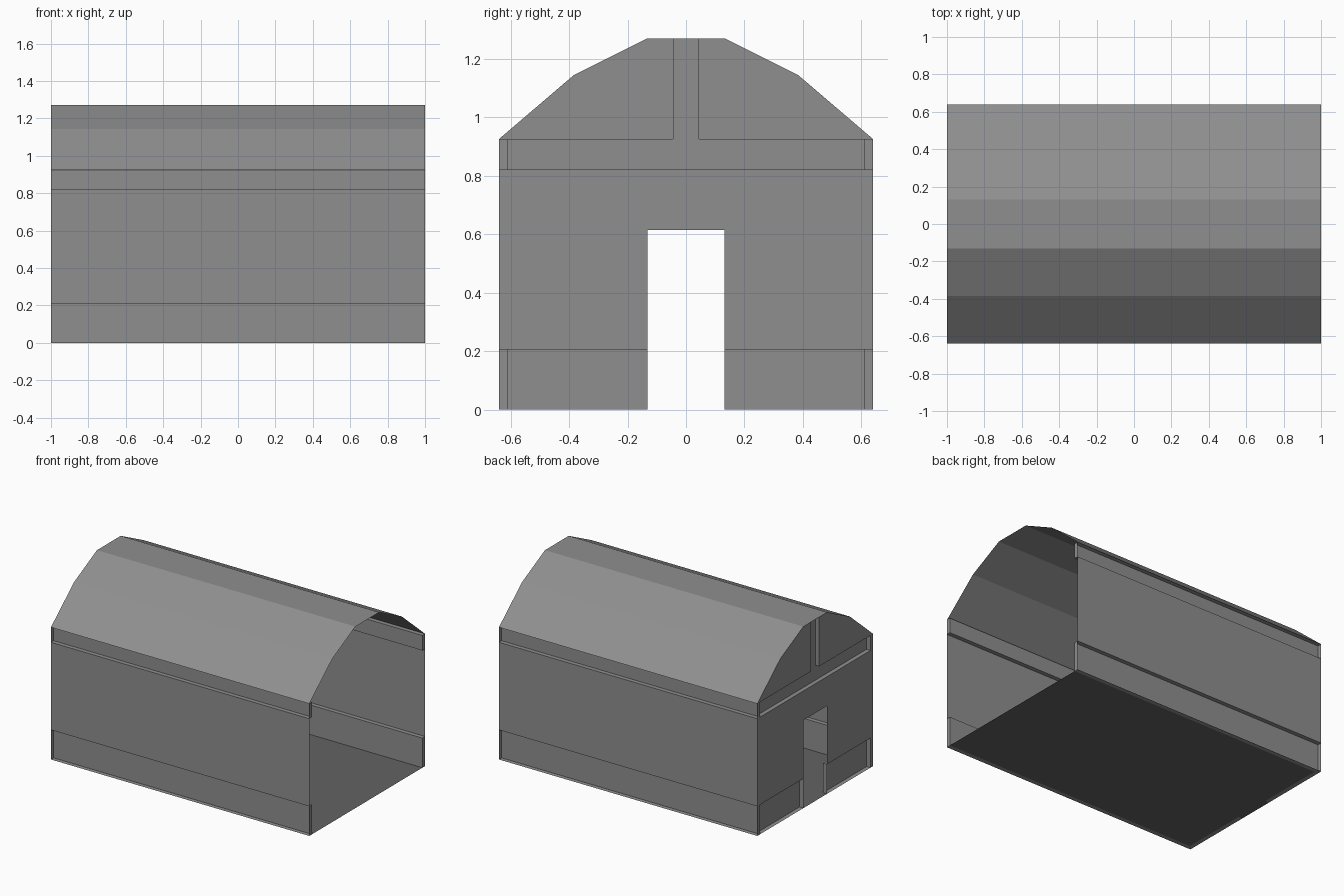
import bpy, bmesh

if "Cube" in bpy.data.objects:
    bpy.data.objects.remove(bpy.data.objects["Cube"])


def material(name, v):
    m = bpy.data.materials.new(name)
    m.diffuse_color = (v, v, v, 1)
    m.use_nodes = True
    m.node_tree.nodes["Principled BSDF"].inputs["Base Color"].default_value = m.diffuse_color
    return m


grey = material("plain grey", 0.275)
dark = material("dark floor grey", 0.125)

# Main measurements
L, W = 1.0, 0.64              # half length, half width
EAVE, BAND, SILL = 0.925, 0.82, 0.207
DOOR_W, DOOR_H = 0.131, 0.615
POST = 0.044                  # half width of the gable groove
D = 0.03                      # recess depth
Y, XI = W - D, -L + D         # recessed planes
ROOF = [(W, EAVE), (0.385, 1.143), (DOOR_W, 1.27)]


def make(name, faces, mat=grey):
    """Build one thin-sheet object from a list of polygons."""
    bm = bmesh.new()
    for f in faces:
        bm.faces.new([bm.verts.new(p) for p in f])
    bmesh.ops.remove_doubles(bm, verts=bm.verts, dist=0.0005)
    bmesh.ops.recalc_face_normals(bm, faces=bm.faces)
    me = bpy.data.meshes.new(name)
    bm.to_mesh(me)
    bm.free()
    me.materials.append(mat)
    ob = bpy.data.objects.new(name, me)
    bpy.context.collection.objects.link(ob)
    return ob


def in_x(x, y0, y1, z0, z1):
    return [(x, y1, z0), (x, y0, z0), (x, y0, z1), (x, y1, z1)]


def in_y(y, x0, x1, z0, z1):
    return [(x0, y, z0), (x1, y, z0), (x1, y, z1), (x0, y, z1)]


def in_z(z, x0, x1, y0, y1):
    return [(x0, y0, z), (x1, y0, z), (x1, y1, z), (x0, y1, z)]


# Dark floor inside the walls, reaching out through the doorway
make("floor", [in_z(0, XI, L, -Y, Y), in_z(0, -L, XI, -DOOR_W, DOOR_W)], dark)

# Wall-coloured ledges under the recessed sill strips
ledges = []
for s in (-1, 1):
    ledges += [in_z(0, -L, L, s * Y, s * W),
               in_z(0, -L, XI, s * DOOR_W, s * Y)]
make("sill_ledges", ledges)

# Gambrel roof: extrude the half profile and its mirror along x
profile = ROOF + [(-y, z) for y, z in reversed(ROOF)]
make("roof", [[(-L, *a), (L, *a), (L, *b), (-L, *b)]
              for a, b in zip(profile, profile[1:])])

# Long side walls with a recessed strip at the sill and under the eave
for s, side in ((-1, "front"), (1, "back")):
    yo, yi = s * W, s * Y
    faces = [in_y(yo, -L, L, SILL, BAND)]
    for z0, z1 in ((0, SILL), (BAND, EAVE)):
        faces.append(in_y(yi, -L, L, z0, z1))
        faces += [in_x(x, yi, yo, z0, z1) for x in (-L, L)]
    faces += [in_z(z, -L, L, yi, yo) for z in (SILL, BAND, EAVE)]
    make(side + "_wall", faces)

# End wall around the doorway, at x = -L (the other end is open)
faces = [in_x(-L, -DOOR_W, DOOR_W, DOOR_H, BAND)]
for s in (-1, 1):
    d, y = s * DOOR_W, s * Y
    faces += [in_x(-L, d, s * W, SILL, DOOR_H),
              in_x(-L, d, s * W, DOOR_H, BAND),
              in_x(XI, d, y, 0, SILL),          # recessed sill panel
              in_z(SILL, -L, XI, d, y),
              in_y(d, -L, XI, 0, SILL)]
make("end_wall", faces)

# Recessed band and centre groove forming an upside-down T
faces = [in_x(XI, -Y, Y, BAND, EAVE), in_z(BAND, -L, XI, -Y, Y),
         in_x(XI, -POST, POST, EAVE, 1.27)]
for s in (-1, 1):
    faces += [in_z(EAVE, -L, XI, s * POST, s * Y),
              in_y(s * POST, -L, XI, EAVE, 1.27)]
make("end_beam_recess", faces)

# Gable panels either side of the groove
for s, side in ((-1, "front"), (1, "back")):
    outline = [(POST, EAVE)] + ROOF + [(POST, 1.27)]
    pts = [(-L, s * y, z) for y, z in outline]
    make(side + "_gable_panel", [pts if s < 0 else pts[::-1]])
